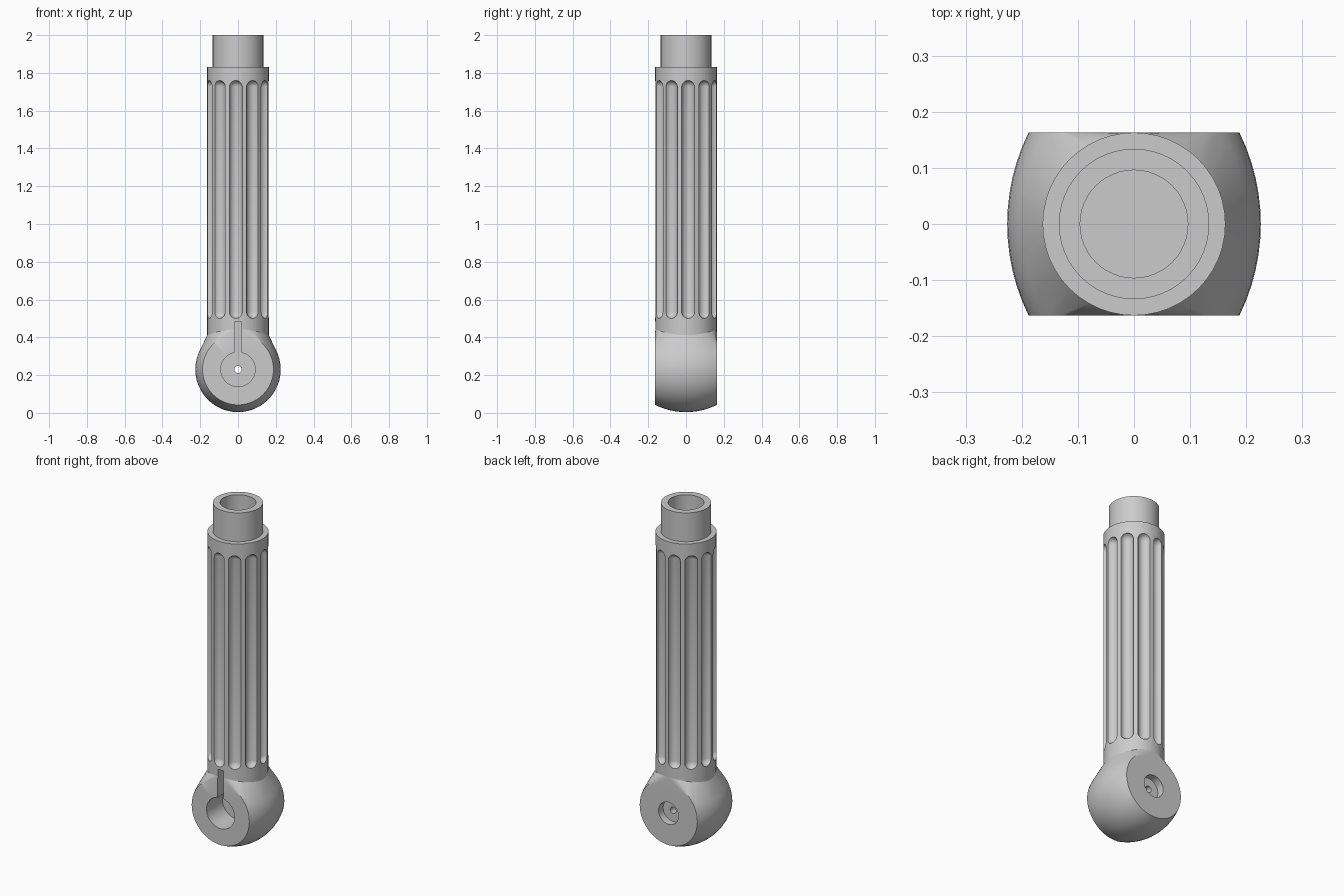
import bpy
import bmesh
from math import cos, sin, pi, radians, sqrt
from mathutils import Matrix, Vector

if "Cube" in bpy.data.objects:
    bpy.data.objects.remove(bpy.data.objects["Cube"], do_unlink=True)

SEG = 48
R = 0.163            # shaft radius and half width of the head
HEAD_Z = 0.23        # height of the head's axis

metal = bpy.data.materials.new("plain grey")
metal.use_nodes = True
metal.diffuse_color = (0.6, 0.6, 0.6, 1)
metal.node_tree.nodes["Principled BSDF"].inputs["Base Color"].default_value = (0.6, 0.6, 0.6, 1)


def make(name, bm):
    bmesh.ops.recalc_face_normals(bm, faces=bm.faces)
    mesh = bpy.data.meshes.new(name)
    bm.to_mesh(mesh)
    bm.free()
    obj = bpy.data.objects.new(name, mesh)
    bpy.context.collection.objects.link(obj)
    return obj


def lathe(name, profile, matrix=Matrix()):
    """Turn a (radius, height) profile around z, then place it."""
    bm = bmesh.new()
    verts = [bm.verts.new((r, 0, z)) for r, z in profile]
    edges = [bm.edges.new(pair) for pair in zip(verts, verts[1:])]
    bmesh.ops.spin(bm, geom=verts + edges, cent=(0, 0, 0), axis=(0, 0, 1),
                   angle=2 * pi, steps=SEG)
    bmesh.ops.remove_doubles(bm, verts=bm.verts, dist=1e-5)
    bm.transform(matrix)
    return make(name, bm)


def finish(obj, cutters):
    """Cut, bake the result, colour it and smooth all but the sharp edges."""
    for cutter in cutters:
        mod = obj.modifiers.new(cutter.name, "BOOLEAN")
        mod.operation = "DIFFERENCE"
        mod.solver = "EXACT"
        mod.object = cutter
    deps = bpy.context.evaluated_depsgraph_get()
    mesh = bpy.data.meshes.new_from_object(obj.evaluated_get(deps))
    obj.modifiers.clear()
    obj.data = mesh
    mesh.materials.clear()
    mesh.materials.append(metal)
    mesh.shade_smooth()
    mesh.set_sharp_from_angle(angle=radians(30))


# Shaft with shoulder and hollow spigot
shaft = lathe("fluted_shaft", [(0, 0.4), (R, 0.4), (R, 1.83), (0.134, 1.83),
                               (0.134, 2), (0.096, 2), (0.096, 1.83), (0, 1.83)])

# Eleven round-ended flutes
bm = bmesh.new()
flute_r, low, high = 0.036, 0.5, 1.76
for k in range(11):
    a = radians(4.1) + k * 2 * pi / 11
    ball = bmesh.ops.create_uvsphere(bm, u_segments=24, v_segments=13, radius=flute_r)["verts"]
    for v in ball:
        shift = high - flute_r if v.co.z > 0 else low + flute_r
        v.co += Vector((0.168 * cos(a), 0.168 * sin(a), shift))
flutes = make("flute_cutter", bm)

# Barrel-shaped head blended into the shaft as a hull
bm = bmesh.new()
arc_r, rows = 0.368, 12
for i in range(rows + 1):
    y = R * (2 * i / rows - 1)
    r = 0.226 - arc_r + sqrt(arc_r ** 2 - y ** 2)
    for j in range(SEG):
        a = 2 * pi * j / SEG
        bm.verts.new((r * cos(a), y, HEAD_Z + r * sin(a)))
for j in range(SEG):
    a = 2 * pi * j / SEG
    bm.verts.new((R * cos(a), R * sin(a), 0.412 + 0.03 * sin(a) ** 2))
hull = bmesh.ops.convex_hull(bm, input=bm.verts)
inside = {v for v in hull["geom_interior"] if isinstance(v, bmesh.types.BMVert)}
bmesh.ops.delete(bm, geom=list(inside), context="VERTS")
bmesh.ops.dissolve_limit(bm, angle_limit=radians(0.3), verts=bm.verts, edges=bm.edges)
head = make("pivot_head", bm)

# Front socket, small through hole and rear recess along y
along_y = Matrix.Translation((0, 0, HEAD_Z)) @ Matrix.Rotation(-pi / 2, 4, "X")
bore = lathe("bore_cutter", [(0, -0.2), (0.091, -0.2), (0.091, -0.015), (0.019, -0.015),
                             (0.019, 0.12), (0.065, 0.12), (0.065, 0.2), (0, 0.2)], along_y)

# Narrow slot above the socket
bm = bmesh.new()
bmesh.ops.create_cube(bm, size=1)
bm.transform(Matrix.Translation((0, -0.11, 0.362)) @ Matrix.Diagonal((0.036, 0.18, 0.244, 1)))
slot = make("slot_cutter", bm)

finish(shaft, [flutes, slot])
finish(head, [bore, slot])
for cutter in (flutes, bore, slot):
    bpy.data.objects.remove(cutter, do_unlink=True)
